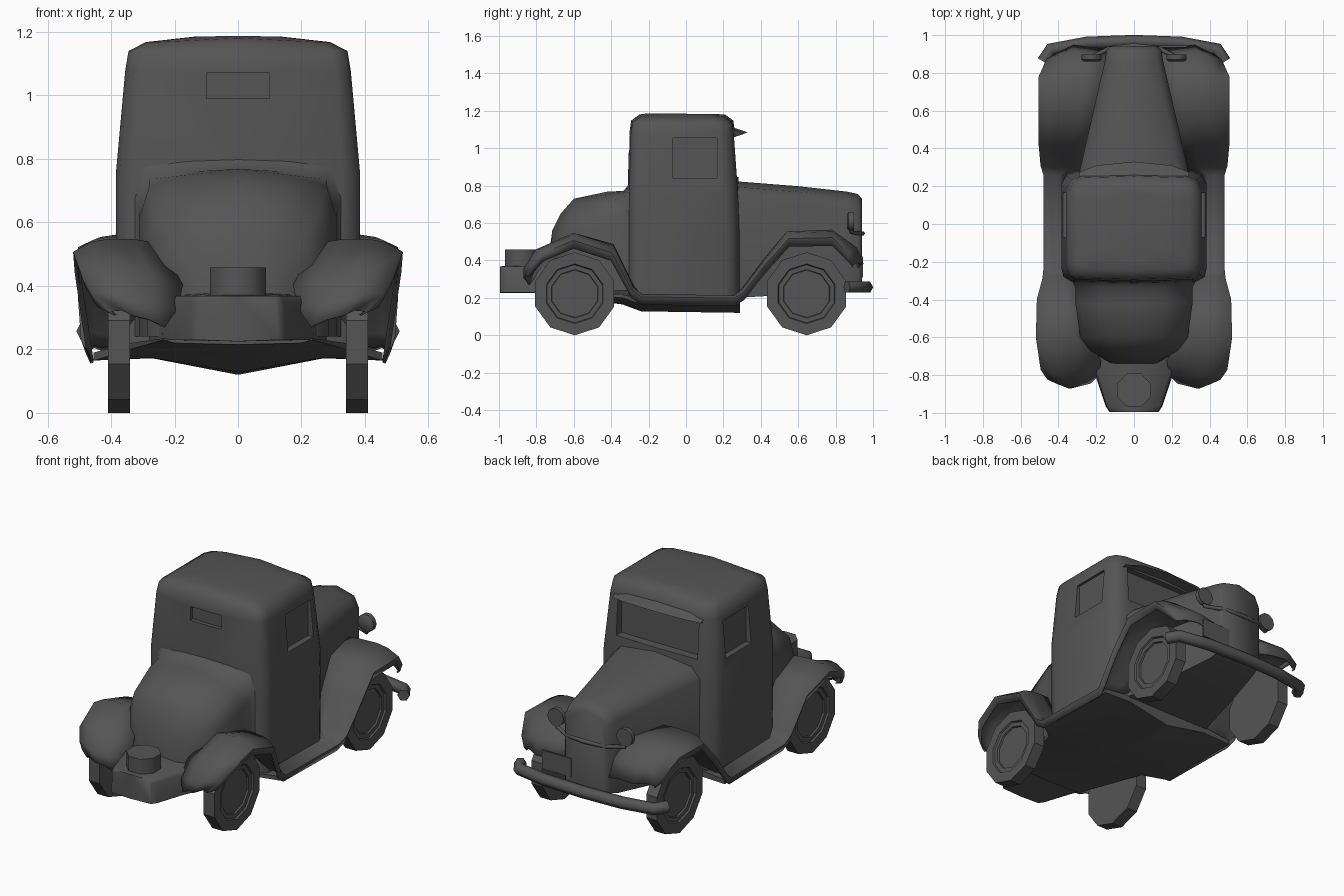
import bpy, bmesh, math
from mathutils import Vector

if "Cube" in bpy.data.objects:
    bpy.data.objects.remove(bpy.data.objects["Cube"])

# dark grey paint shared by every part
paint = bpy.data.materials.new("dark_grey")
paint.diffuse_color = (.09, .09, .09, 1)
paint.use_nodes = True
paint.node_tree.nodes["Principled BSDF"].inputs["Base Color"].default_value = paint.diffuse_color


def finish(name, bm, angle=35, thick=0):
    """Turn a bmesh into a named, smooth-by-angle object."""
    bmesh.ops.remove_doubles(bm, verts=bm.verts, dist=0.0005)
    bmesh.ops.recalc_face_normals(bm, faces=bm.faces)
    me = bpy.data.meshes.new(name)
    bm.to_mesh(me)
    bm.free()
    me.materials.append(paint)
    ob = bpy.data.objects.new(name, me)
    bpy.context.collection.objects.link(ob)
    if thick:
        m = ob.modifiers.new("Shell", 'SOLIDIFY')
        m.thickness, m.offset = thick, 0
    smooth(ob, angle)
    return ob


def smooth(ob, angle=35):
    bpy.ops.object.select_all(action='DESELECT')
    ob.select_set(True)
    bpy.context.view_layer.objects.active = ob
    bpy.ops.object.shade_smooth_by_angle(angle=math.radians(angle))


def loft(name, rows, closed=False, caps=True, angle=35, thick=0):
    """Bridge rows of points on the +x half, then mirror across x = 0."""
    bm = bmesh.new()
    vs = [[bm.verts.new(p) for p in r] for r in rows]
    n = len(vs[0])
    for a, b in zip(vs, vs[1:]):
        for i in range(n if closed else n - 1):
            j = (i + 1) % n
            bm.faces.new((a[i], a[j], b[j], b[i]))
    if caps:
        bm.faces.new(vs[0])
        bm.faces.new(vs[-1])
    bmesh.ops.mirror(bm, geom=bm.verts[:] + bm.edges[:] + bm.faces[:],
                     axis='X', merge_dist=0.0005)
    return finish(name, bm, angle, thick)


def box(name, lo, hi):
    bm = bmesh.new()
    bmesh.ops.create_cube(bm, size=1)
    for v in bm.verts:
        v.co = Vector([(l + h) / 2 + c * (h - l) for l, h, c in zip(lo, hi, v.co)])
    return finish(name, bm)


def tube(name, pts, r):
    cu = bpy.data.curves.new(name, 'CURVE')
    cu.dimensions = '3D'
    cu.bevel_depth, cu.bevel_resolution, cu.use_fill_caps = r, 1, True
    cu.materials.append(paint)
    sp = cu.splines.new('POLY')
    full = [(-x, y, z) for x, y, z in reversed(pts) if x > 0] + pts
    sp.points.add(len(full) - 1)
    for p, c in zip(sp.points, full):
        p.co = (*c, 1)
    ob = bpy.data.objects.new(name, cu)
    bpy.context.collection.objects.link(ob)


def ring(c, r, axis, n, off, start=0.0):
    """Circle of points round centre c, shifted along the axis."""
    out = []
    for k in range(n):
        a = start + 2 * math.pi * k / n
        u, v = r * math.cos(a), r * math.sin(a)
        d = {'x': (off, u, v), 'y': (u, off, v), 'z': (u, v, off)}[axis]
        out.append([p + q for p, q in zip(c, d)])
    return out


# cab: plan sections stacked upward, with a slight roof ridge
rows = []
for z, w, yb, yf, ridge in [(.2, .38, -.305, .285, 0), (.55, .385, -.305, .285, 0),
                            (.75, .385, -.305, .278, 0), (1.08, .355, -.295, .255, 0),
                            (1.14, .345, -.285, .245, .008), (1.168, .29, -.24, .20, .013)]:
    rows.append([(0, yf + .008, z + ridge), (.77 * w, yf, z), (.93 * w, yf - .022, z), (w, yf - .07, z),
                 (w, yb + .07, z), (.97 * w, yb + .025, z), (.86 * w, yb, z), (0, yb - .008, z + ridge)])
rows.append([(0, .17, 1.182), (.1, .15, 1.182), (.12, .13, 1.182), (.13, .1, 1.183), (.13, -.1, 1.186),
             (.12, -.13, 1.186), (.1, -.16, 1.185), (0, -.2, 1.187)])
cab = loft("cab", rows, angle=72)

# recessed windows
cuts = [box("cut_rear", (-.1, -.5, .99), (.1, -.28, 1.07)),
        box("cut_front", (-.265, .225, .845), (.265, .5, 1.06))]
for s in (-1, 1):
    x = sorted((s * .342, s * .5))
    cuts.append(box("cut_side", (x[0], -.07, .84), (x[1], .165, 1.055)))
for c in cuts:
    m = cab.modifiers.new("Window", 'BOOLEAN')
    m.object, m.operation, m.solver = c, 'DIFFERENCE', 'EXACT'
dg = bpy.context.evaluated_depsgraph_get()
cab_mesh = bpy.data.meshes.new_from_object(cab.evaluated_get(dg))
cab.modifiers.clear()
cab.data = cab_mesh
for c in cuts:
    bpy.data.objects.remove(c)
smooth(cab, 72)

# hood with rounded nose
loft("hood", [[(0, y, b), (w, y, b), (w, y, t - .09), (.8 * w, y, t - .03), (0, y, t)]
              for y, w, b, t in [(.27, .29, .2, .823), (.6, .215, .22, .797), (.86, .155, .25, .768),
                                 (.92, .145, .27, .755), (.94, .13, .28, .73)]], angle=55)

# rounded tail behind the cab
loft("tail", [[(0, y, .24), (w, y, .24), (w, y, s - .1), (.9 * w, y, s), (.5 * w, y, (s + 2 * t) / 3), (0, y, t)]
              for y, w, s, t in [(-.305, .325, .775, .805), (-.335, .31, .735, .772), (-.42, .31, .715, .768),
                                 (-.60, .285, .64, .73), (-.67, .235, .55, .65), (-.715, .16, .47, .56),
                                 (-.74, .13, .36, .38)]], angle=75)

# low rear deck and filler cap
loft("rear_deck", [[(0, y, .225), (w, y, .23), (w * .97, y, .35), (w * .9, y, .368), (0, y, t)]
                   for y, w, t in [(-.45, .28, .39), (-.72, .24, .385), (-.80, .205, .38),
                                   (-.965, .15, .372), (-.995, .13, .368)]], angle=75)
bm = bmesh.new()
lo, hi = [[bm.verts.new(p) for p in ring((0, -.88, 0), .095, 'z', 8, z, math.pi / 8)] for z in (.36, .458)]
for k in range(8):
    bm.faces.new((lo[k], lo[k - 1], hi[k - 1], hi[k]))
bm.faces.new(lo)
bm.faces.new(hi)
finish("filler_cap", bm, 50)

# shallow V-shaped belly, reaching out under the running boards
loft("belly", [[(0, y, a), (x1, y, b), (x2, y, c), (x2, y, d), (0, y, .24)]
               for y, a, x1, b, x2, c, d in [(.29, .12, .27, .172, .455, .165, .19),
                                             (-.24, .128, .27, .174, .455, .165, .19),
                                             (-.34, .165, .26, .19, .34, .2, .22),
                                             (-.75, .215, .2, .22, .235, .23, .235)]],
     angle=15)

# fenders and running board as one strip: outer edge, crown, inner edge
strip = [((.43, .89, .375), (.32, .945, .38), (.13, .92, .36)),
         ((.46, .87, .43), (.33, .91, .465), (.13, .88, .46)),
         ((.50, .78, .52), (.36, .78, .56), (.14, .78, .54)),
         ((.50, .55, .515), (.40, .54, .55), (.20, .54, .54)),
         ((.50, .42, .37), (.43, .42, .40), (.21, .42, .40)),
         ((.49, .31, .23), (.43, .30, .24), (.25, .30, .24)),
         ((.475, .26, .197), (.43, .26, .2), (.36, .26, .2)),
         ((.475, -.24, .205), (.43, -.24, .21), (.36, -.24, .21)),
         ((.48, -.29, .24), (.43, -.28, .25), (.30, -.28, .25)),
         ((.51, -.40, .44), (.44, -.39, .475), (.28, -.39, .48)),
         ((.515, -.60, .505), (.41, -.60, .543), (.25, -.60, .53)),
         ((.49, -.77, .435), (.38, -.80, .455), (.175, -.72, .40)),
         ((.455, -.82, .375), (.35, -.865, .355), (.19, -.80, .33)),
         ((.40, -.845, .32), (.33, -.865, .305), (.23, -.84, .27))]
rows = []
for k, (o, c, i) in enumerate(strip):
    o, c, i = Vector(o), Vector(c), Vector(i)
    up = Vector((0, 0, .01))
    drop = .012 if k in (0, len(strip) - 1) else .04
    rows.append([o - Vector((.015, 0, drop)), o, (o + c) / 2 + up, c, (c + i) / 2 + up * .6, i])
loft("fenders_and_running_boards", rows, caps=False, angle=75, thick=.01)

# ten-sided wheels with stepped rims
for label, y in (("rear", -.595), ("front", .645)):
    prof = [(.222, .34), (.222, .41), (.16, .41), (.155, .4), (.13, .4), (.127, .39)]
    loft(label + "_wheels", [ring((0, y, .222), r, 'x', 10, x, -math.pi / 2) for r, x in prof],
         closed=True, angle=30)

# headlights and their bar
loft("headlights", [ring((.225, 0, .61), r, 'y', 10, y) for r, y in [(.04, .86), (.053, .87), (.053, .897)]],
     closed=True, angle=40)
tube("headlight_bar", [(0, .945, .545), (.13, .93, .545), (.22, .885, .55), (.235, .878, .60)], .012)

# front bumper and plate
tube("bumper", [(0, .967, .257), (.25, .958, .257), (.44, .925, .257), (.48, .86, .257)], .034)
box("plate", (.09, .935, .31), (.28, .945, .42))

# sun visor over the windshield
loft("sun_visor", [[(x, y, z + .025), (x, y + d, z - .005), (x, y, z - .015)]
                   for x, y, z, d in [(0, .24, 1.09, .09), (.2, .235, 1.082, .075), (.29, .21, 1.07, .065)]],
     closed=True, caps=False)
